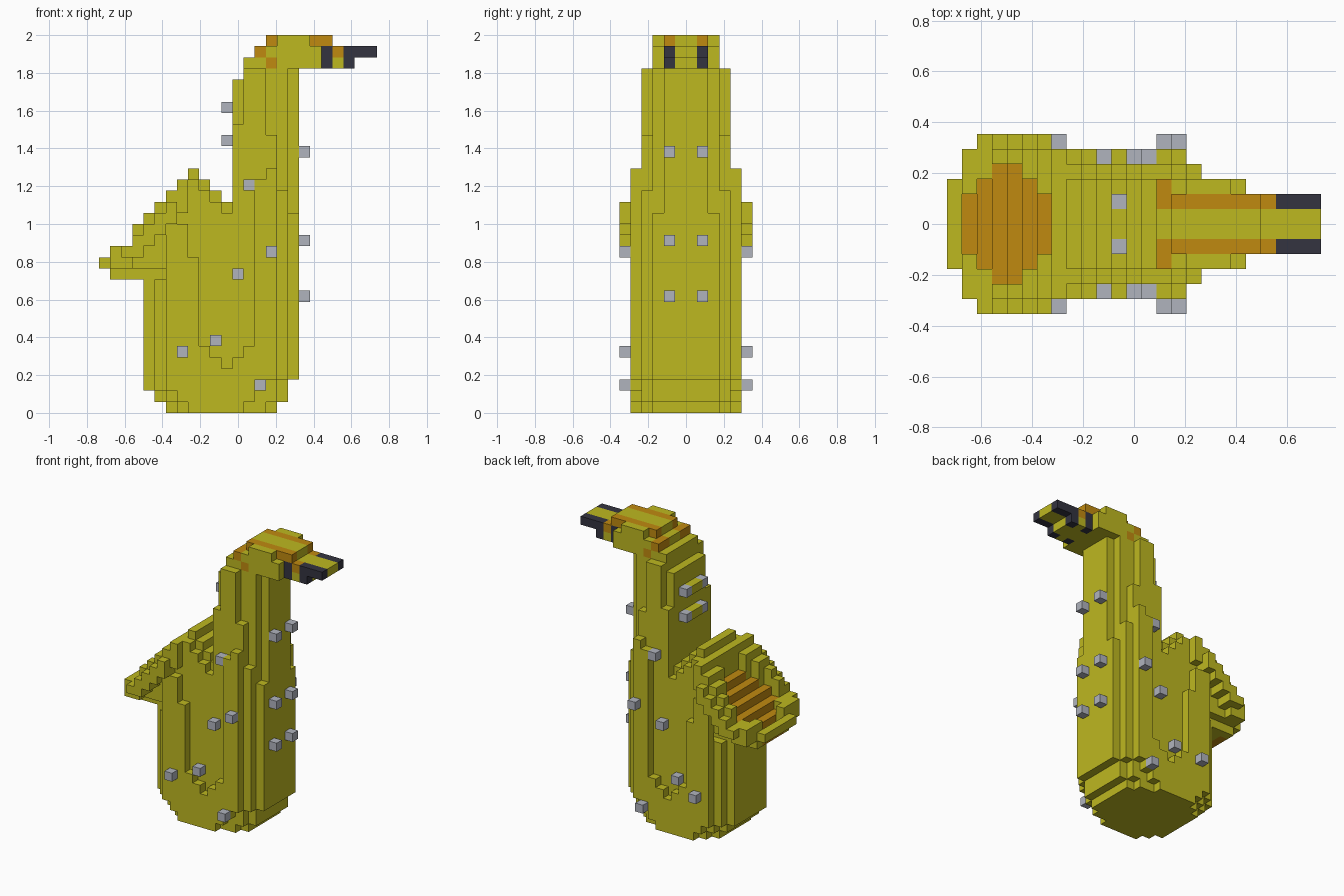
import bpy
import bmesh

cube = bpy.data.objects.get("Cube")
if cube:
    bpy.data.objects.remove(cube, do_unlink=True)

U = 1 / 17          # block size
X_MID = 12.5        # block column at x = 0

COLOURS = {
    "yellow": (0.515, 0.479, 0.0144, 1),
    "orange": (0.527, 0.254, 0.005, 1),
    "charcoal": (0.034, 0.034, 0.051, 1),
    "grey": (0.434, 0.456, 0.515, 1),
}
MATS = {}
for name, rgba in COLOURS.items():
    m = bpy.data.materials.new(name)
    m.use_nodes = True
    m.diffuse_color = rgba
    m.node_tree.nodes["Principled BSDF"].inputs["Base Color"].default_value = rgba
    MATS[name] = m
ORDER = list(COLOURS)

cells = {}          # (x, y, z) -> (part, colour)


def box(part, x, y, z, colour="yellow"):
    """Fill a block range, mirrored across y = 0."""
    for i in range(*x):
        for j in range(*y):
            for k in range(*z):
                cells[i, j, k] = cells[i, -1 - j, k] = (part, colour)


# Body: rounded plan, tapering at the foot
for y, x0, x1, top in (((0, 3), 4, 18, 12), ((3, 4), 5, 17, 12), ((4, 5), 6, 16, 4)):
    box("body", (x0, x1), y, (3, top))
for z, spans in enumerate((((6, 16), (7, 15), (8, 13)),
                           ((5, 17), (6, 16), (7, 14)),
                           ((4, 17), (5, 16), (6, 15)))):
    for y, x in zip(((0, 3), (3, 4), (4, 5)), spans):
        box("body", x, y, (z, z + 1))

# Raised side panels around the stepped recess
box("body", (6, 9), (4, 5), (4, 14))
box("body", (6, 8), (4, 5), (14, 17))
box("body", (9, 11), (4, 5), (4, 5))
box("body", (9, 10), (4, 5), (5, 6))
box("body", (12, 14), (4, 5), (4, 5))
box("body", (13, 14), (4, 5), (5, 6))
box("body", (14, 15), (4, 5), (4, 21))
box("body", (15, 16), (4, 5), (4, 22))

# Chest and back, stepping down from the tail ridge to the neck
box("body", (12, 18), (0, 3), (12, 18))
box("body", (12, 17), (3, 4), (12, 20))
for x, top in ((7, 21), (8, 22), (9, 21), (10, 20), (11, 19)):
    box("body", (x, x + 1), (0, 3), (12, top))
    box("body", (x, x + 1), (3, 4), (12, top - 1))

# Neck
box("neck", (12, 18), (0, 2), (18, 30))
box("neck", (13, 18), (0, 2), (30, 31))
box("neck", (12, 17), (2, 3), (18, 30))
box("neck", (13, 17), (2, 3), (30, 31))
box("neck", (12, 16), (3, 4), (20, 25))
box("neck", (12, 15), (3, 4), (25, 26))
box("neck", (13, 15), (3, 4), (26, 31))

# Tail fan: slanted plate with a raised rim
RIM = (3, 5, 6, 6, 6, 6, 6, 5)
DISH = (0, 2, 3, 4, 4, 3, 2, 0)
for x in range(8):
    for y in range(RIM[x]):
        bottom = 12 if y < 3 else 13 if y < 5 else 14
        if x == 0:
            bottom = 13
        if y >= 4:
            bottom = max(bottom, x + 11)
        elif x < 4 and y >= 3:
            bottom = max(bottom, x + 10)
        top = x + 13 if y == 5 or x == 2 else x + 14
        if y < DISH[x]:
            top = max(x + 12, 13)
        box("tail_fan", (x, x + 1), (y, y + 1), (min(bottom, top - 1), top))
        if y < DISH[x]:
            box("tail_fan", (x, x + 1), (y, y + 1), (top - 1, top), "orange")

# Head
box("head", (13, 20), (0, 3), (31, 32))
box("head", (14, 20), (0, 3), (32, 33))
box("head", (16, 19), (0, 3), (33, 34))
box("head", (15, 21), (0, 2), (33, 34))
box("head", (20, 21), (0, 2), (31, 33))
box("head", (14, 15), (1, 3), (32, 33), "orange")
box("head", (15, 21), (1, 2), (33, 34), "orange")
box("head", (15, 16), (2, 3), (31, 32), "orange")
box("head", (20, 21), (1, 2), (31, 33), "charcoal")

# Beak
box("beak", (21, 23), (0, 2), (31, 33))
box("beak", (23, 25), (0, 2), (32, 33))
box("beak", (21, 22), (1, 2), (32, 33), "orange")
box("beak", (22, 25), (1, 2), (32, 33), "charcoal")
box("beak", (22, 23), (1, 2), (31, 32), "charcoal")

# Studs on the sides, the chest and the back of the neck
for x, y, z in ((13, 4, 20), (15, 5, 14), (12, 4, 12), (10, 4, 6), (7, 5, 5), (14, 5, 2),
                (18, 1, 23), (18, 1, 15), (18, 1, 10), (11, 1, 27), (11, 1, 24)):
    box("studs", (x, x + 1), (y, y + 1), (z, z + 1), "grey")
for z in (24, 27):
    box("neck", (11, 12), (0, 1), (z, z + 1))

# Turn the blocks of each part into a mesh of outer faces
SIDES = {
    (1, 0, 0): ((1, 0, 0), (1, 1, 0), (1, 1, 1), (1, 0, 1)),
    (-1, 0, 0): ((0, 0, 0), (0, 0, 1), (0, 1, 1), (0, 1, 0)),
    (0, 1, 0): ((0, 1, 0), (0, 1, 1), (1, 1, 1), (1, 1, 0)),
    (0, -1, 0): ((0, 0, 0), (1, 0, 0), (1, 0, 1), (0, 0, 1)),
    (0, 0, 1): ((0, 0, 1), (1, 0, 1), (1, 1, 1), (0, 1, 1)),
    (0, 0, -1): ((0, 0, 0), (0, 1, 0), (1, 1, 0), (1, 0, 0)),
}
for part in ("body", "neck", "tail_fan", "head", "beak", "studs"):
    mine = {c: v[1] for c, v in cells.items() if v[0] == part}
    used = [n for n in ORDER if n in mine.values()]
    bm = bmesh.new()
    verts = {}
    for (x, y, z), colour in mine.items():
        for (dx, dy, dz), corners in SIDES.items():
            if (x + dx, y + dy, z + dz) in cells:
                continue
            loop = []
            for a, b, c in corners:
                key = (x + a, y + b, z + c)
                if key not in verts:
                    verts[key] = bm.verts.new(((key[0] - X_MID) * U, key[1] * U, key[2] * U))
                loop.append(verts[key])
            bm.faces.new(loop).material_index = used.index(colour)
    mesh = bpy.data.meshes.new(part)
    bm.to_mesh(mesh)
    bm.free()
    for n in used:
        mesh.materials.append(MATS[n])
    bpy.context.collection.objects.link(bpy.data.objects.new(part, mesh))
